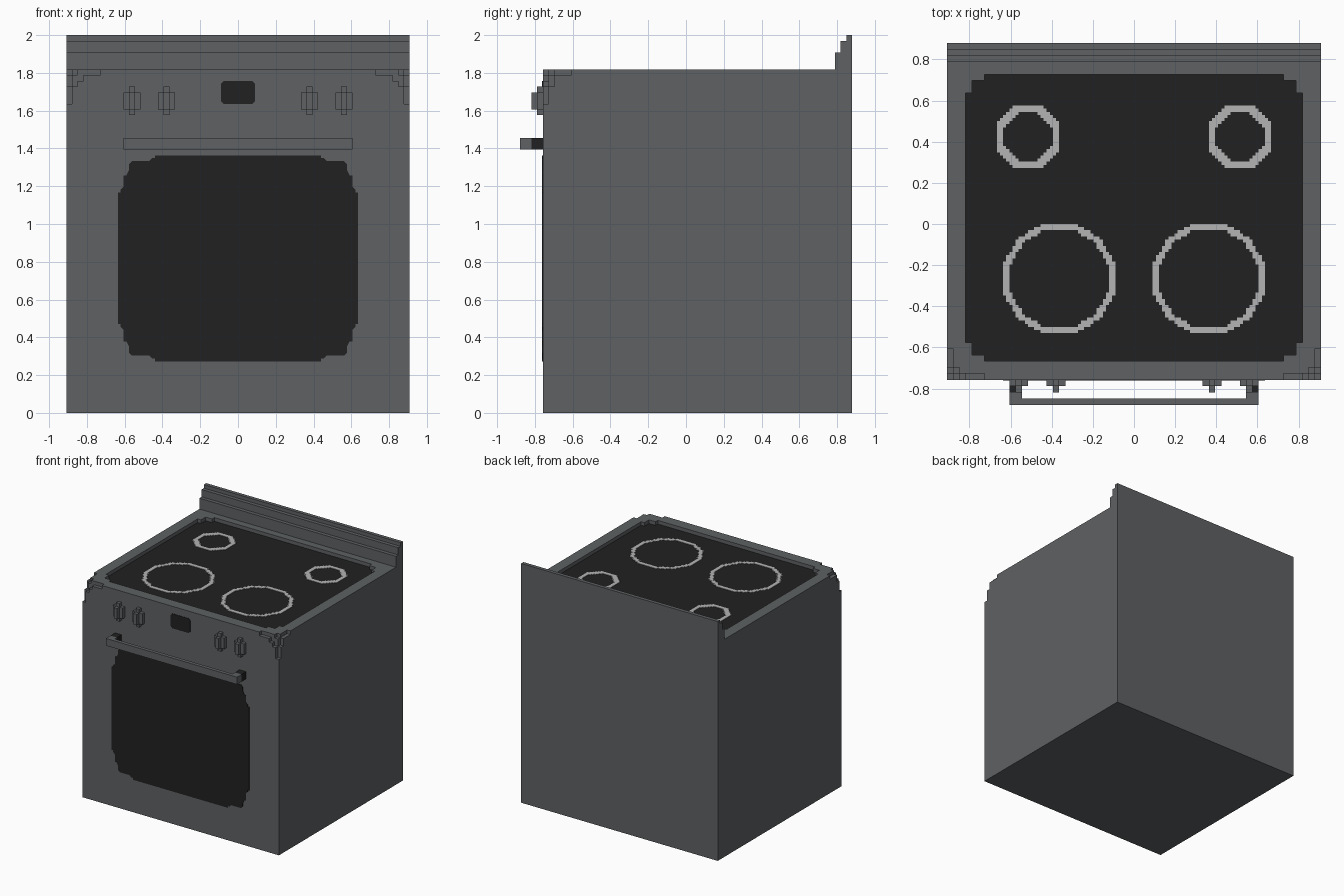
import bpy
import math

cube = bpy.data.objects.get("Cube")
if cube:
    bpy.data.objects.remove(cube, do_unlink=True)

U = 2 / 66  # one building cell


def material(name, rgb):
    m = bpy.data.materials.new(name)
    m.use_nodes = True
    m.diffuse_color = (*rgb, 1)
    bsdf = m.node_tree.nodes["Principled BSDF"]
    bsdf.inputs["Base Color"].default_value = (*rgb, 1)
    bsdf.inputs["Roughness"].default_value = 0.7
    return m


STEEL = material("steel grey", (0.112, 0.120, 0.125))
BLACK = material("black glass", (0.0152, 0.0152, 0.0152))
RING = material("light grey", (0.456, 0.456, 0.456))


def add_mesh(name, verts, faces, mats):
    me = bpy.data.meshes.new(name)
    me.from_pydata([[c * U for c in v] for v in verts], [], faces)
    for m in mats:
        me.materials.append(m)
    ob = bpy.data.objects.new(name, me)
    bpy.context.collection.objects.link(ob)
    return ob


def grid_solid(name, xs, ys, zs, filled, mats, paint=None):
    """Outer skin of every filled cell in an uneven grid."""
    axes = (xs, ys, zs)
    n = [len(a) - 1 for a in axes]

    def solid(c):
        if any(c[a] < 0 or c[a] >= n[a] for a in range(3)):
            return False
        return filled(*[(axes[a][c[a]] + axes[a][c[a] + 1]) / 2 for a in range(3)])

    index, faces = {}, []
    for c in ((i, j, k) for i in range(n[0]) for j in range(n[1]) for k in range(n[2])):
        if not solid(c):
            continue
        for a in range(3):
            b, d = (a + 1) % 3, (a + 2) % 3
            for s in (0, 1):
                near = list(c)
                near[a] += 2 * s - 1
                if solid(near):
                    continue
                quad = []
                for p, q in ((0, 0), (1, 0), (1, 1), (0, 1)):
                    g = list(c)
                    g[a] += s
                    g[b] += p
                    g[d] += q
                    v = tuple(axes[t][g[t]] for t in range(3))
                    quad.append(index.setdefault(v, len(index)))
                faces.append(quad if s else quad[::-1])
    ob = add_mesh(name, list(index), faces, mats)
    if paint:
        for f in ob.data.polygons:
            f.material_index = paint(f.center / U, f.normal)
    return ob


def box(name, x, y, z, mat):
    return grid_solid(name, x, y, z, lambda *p: True, [mat])


# Cooker body with stepped back panel, sunken hob and notched front corners
NOTCHES = [(6, 1, 1), (1, 5, 1), (1, 1, 6), (3, 1, 2), (2, 2, 1), (2, 1, 3), (1, 2, 3)]


def in_hob(x, y):
    ax, ay = abs(x), abs(y - 1)
    return (ax < 27 and ay < 20) or (ax < 26 and ay < 22) or (ax < 24 and ay < 23)


def body_filled(x, y, z):
    if z > 60:
        return y > (26 if z < 63 else 27 if z < 65 else 28)
    i, j, k = 30 - abs(x), y + 25, 60 - z
    if any(i < a and j < b and k < c for a, b, c in NOTCHES):
        return False
    return not (z > 59 and in_hob(x, y))


half = [24, 26, 27, 28, 29, 30]
grid_solid("cooker_body", [-v for v in half[::-1]] + half,
           [-25, -24, -23, -22, -21, -20, -19, 21, 23, 24, 26, 27, 28, 29],
           [0, 54, 55, 56, 57, 58, 59, 60, 63, 65, 66], body_filled, [STEEL, BLACK],
           lambda c, n: int(n.z > 0.5 and abs(c.z - 59) < 0.1 and in_hob(c.x, c.y)))


# Dark plates on the front, mirrored from one quarter of the outline
def front_plate(name, quarter, zc):
    q = quarter
    ring = (q + [(-a, b) for a, b in q[::-1]] + [(-a, -b) for a, b in q]
            + [(a, -b) for a, b in q[::-1]])
    n = len(ring)
    verts = [(a, y, zc + b) for y in (-25.12, -25) for a, b in ring]
    faces = [list(range(n))[::-1], list(range(n, 2 * n))]
    faces += [[i, (i + 1) % n, n + (i + 1) % n, n + i] for i in range(n)]
    # outline runs anticlockwise seen from the front
    faces[:2] = [f[::-1] for f in faces[:2]]
    faces[2:] = [f[::-1] for f in faces[2:]]
    return add_mesh(name, verts, faces, [BLACK])


front_plate("oven_window", [(21, 11.5), (20.5, 11.5), (20.5, 12), (20, 12.5), (20, 14.5),
                            (19.5, 14.5), (19, 15.5), (19, 16.5), (18.5, 17), (15.5, 17),
                            (15, 17.5), (14.5, 17.5), (14.5, 18)], 27)
front_plate("clock_display", [(3, 1.5), (2.5, 2)], 56)

# Knobs: plus-shaped base with a small raised grip
for side, sign in (("left", 1), ("right", -1)):
    for place, cx in (("inner", 12.5), ("outer", 18.5)):
        x = sign * cx

        def knob(px, py, pz, x=x):
            dx, dz = abs(px - x), abs(pz - 54.5)
            if py < -26:
                return dx < 0.5 and dz < 1.5
            return dz < 1.5 or dx < 0.5

        grid_solid(f"{place}_knob_{side}", [x - 1.5, x - .5, x + .5, x + 1.5],
                   [-27, -26, -25], [52, 53, 56, 57], knob, [STEEL])

    # Handle brackets: grey at the bar, black at the door
    xs = sorted((sign * 18, sign * 20))
    box(f"handle_end_{side}", xs, [-28, -27], [46, 48], STEEL)
    box(f"handle_bracket_{side}", xs, [-27, -25], [46, 48], BLACK)
box("door_handle", [-20, 20], [-29, -28], [46, 48], STEEL)


# Burner rings laid out in half-size square tiles
def burner(name, cx, cy, sides, inner, outer):
    def reach(x, y):
        return max((x - cx) * math.cos(t) + (y - cy) * math.sin(t)
                   for t in (2 * math.pi * s / sides for s in range(sides)))

    r = math.ceil(outer) + 1
    xs = [math.floor(cx) - r + 0.5 * t for t in range(4 * r + 2)]
    ys = [math.floor(cy) - r + 0.5 * t for t in range(4 * r + 4)]
    grid_solid(name, xs, ys, [59, 59.1],
               lambda x, y, z: inner < reach(x, y) < outer, [RING])


for side, sign in (("left", 1), ("right", -1)):
    burner(f"front_burner_{side}", sign * 12, -8.75, 12, 7.9, 8.9)
    burner(f"back_burner_{side}", sign * 17, 14, 8, 3.8, 4.95)
